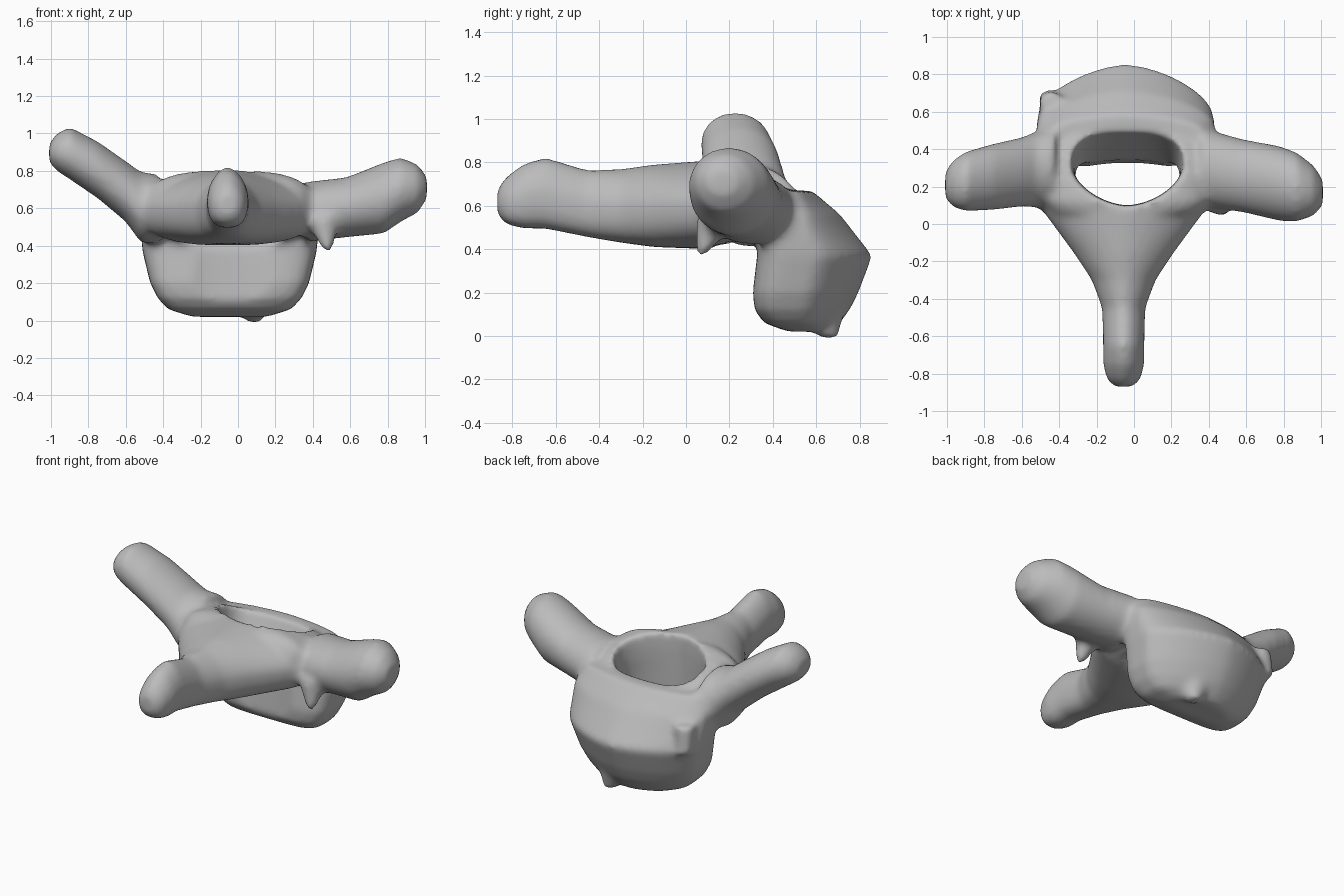
import bpy, bmesh
from math import cos, sin, pi, copysign

cube = bpy.data.objects.get("Cube")
if cube:
    bpy.data.objects.remove(cube, do_unlink=True)

SIDES = 48
X, Y, Z = range(3)
MIDDLE = -.045


def rounded(value, power):
    return copysign(abs(value) ** (2 / power), value)


def loft(bm, axis, sections, start=MIDDLE, slope=0, upper=2, lower=2):
    """Skin sections of (position, centre, half width, half height) along an axis.
    The sideways centre follows start + slope * position; upper and lower
    set how square each half of the outline is."""
    rings = []
    for position, centre, width, height in sections:
        ring = []
        for i in range(SIDES):
            angle = 2 * pi * i / SIDES
            power = upper if sin(angle) > 0 else lower
            co = [start + slope * position + width * rounded(cos(angle), power),
                  centre + height * rounded(sin(angle), power)]
            co.insert(axis, position)
            ring.append(bm.verts.new(co))
        rings.append(ring)
    for low, high in zip(rings, rings[1:]):
        for i in range(SIDES):
            j = (i + 1) % SIDES
            bm.faces.new((low[i], low[j], high[j], high[i]))
    bm.faces.new(rings[0])
    bm.faces.new(rings[-1])


def spur(bm, tip, base, tip_radius, base_radius):
    """Small upright cone between two points."""
    (x, y, bottom), (x_base, y_base, top) = tip, base
    slope = (x_base - x) / (top - bottom)
    loft(bm, Z, [(bottom, y, tip_radius, tip_radius),
                 (top, y_base, base_radius, base_radius)],
         start=x - slope * bottom, slope=slope)


def make_object(name, bm):
    bmesh.ops.recalc_face_normals(bm, faces=bm.faces)
    mesh = bpy.data.meshes.new(name)
    bm.to_mesh(mesh)
    bm.free()
    obj = bpy.data.objects.new(name, mesh)
    bpy.context.scene.collection.objects.link(obj)
    return obj


def remesh(obj, size):
    mod = obj.modifiers.new("fuse", 'REMESH')
    mod.mode = 'VOXEL'
    mod.voxel_size = size


bm = bmesh.new()

# Body block at the back: square toward the canal, pointed behind
loft(bm, Z, [
    (.02, .57, .2, .1),
    (.06, .535, .33, .175),
    (.12, .535, .385, .22),
    (.2, .55, .425, .245),
    (.37, .593, .466, .266),
    (.47, .555, .475, .225),
    (.56, .535, .475, .175),
    (.67, .505, .41, .075)], upper=1.6, lower=5)

# Rear spine widening into the sloping arch
loft(bm, Y, [
    (-.87, .62, .05, .06),
    (-.83, .625, .09, .11),
    (-.75, .645, .11, .15),
    (-.65, .66, .11, .165),
    (-.45, .61, .115, .155),
    (-.3, .6, .17, .17),
    (-.15, .6, .27, .19),
    (.12, .605, .47, .205)], start=-.055, upper=1.7, lower=2.7)

# Ring around the canal
loft(bm, Y, [
    (.06, .6, .4, .19),
    (.12, .605, .45, .2),
    (.25, .6, .46, .185),
    (.38, .585, .45, .16),
    (.53, .55, .43, .1)], upper=2.8, lower=3)

# Right wing, rising steeply
loft(bm, X, [
    (-1.01, .895, .07, .05),
    (-.97, .9, .125, .1),
    (-.9, .895, .16, .14),
    (-.75, .805, .178, .152),
    (-.6, .69, .186, .162),
    (-.52, .605, .205, .188),
    (-.42, .595, .215, .185)], start=.38, slope=.17)

# Left wing, flatter and bulbous at the tip
loft(bm, X, [
    (1.01, .71, .07, .06),
    (.96, .705, .135, .13),
    (.87, .7, .185, .172),
    (.78, .655, .2, .19),
    (.58, .605, .195, .16),
    (.36, .58, .21, .16)], start=.38, slope=-.21)

# Spurs: under the left wing, under the body, on the right rear corner
spur(bm, (.48, .07, .37), (.45, .15, .56), .025, .1)
spur(bm, (.09, .66, -.01), (.05, .61, .15), .04, .13)
spur(bm, (-.46, .67, .36), (-.44, .64, .54), .05, .065)

parts = make_object("bone_parts", bm)
remesh(parts, .02)

# Cutter for the canal: flat behind, rounded in front, slanting back at the top
bm = bmesh.new()
loft(bm, Z, [
    (.05, .2, .27, .12),
    (.38, .222, .275, .122),
    (.62, .285, .285, .185),
    (.7, .305, .295, .205),
    (.95, .33, .33, .24)], start=-.035, upper=2.8, lower=1.7)
cutter = make_object("canal_cutter", bm)
cutter.hide_render = True

cut = parts.modifiers.new("canal", 'BOOLEAN')
cut.operation = 'DIFFERENCE'
cut.solver = 'EXACT'
cut.object = cutter
remesh(parts, .017)
soft = parts.modifiers.new("soften", 'SMOOTH')
soft.factor = .5
soft.iterations = 8

# Bake the fused bone and drop the helpers
deps = bpy.context.evaluated_depsgraph_get()
mesh = bpy.data.meshes.new_from_object(parts.evaluated_get(deps))
mesh.name = "vertebra"
for helper in (parts, cutter):
    bpy.data.objects.remove(helper, do_unlink=True)
bone = bpy.data.objects.new("vertebra", mesh)
bpy.context.scene.collection.objects.link(bone)
for face in mesh.polygons:
    face.use_smooth = True

# Bone colour
grey = (.5, .5, .5, 1)
mat = bpy.data.materials.new("bone_grey")
mat.use_nodes = True
mat.diffuse_color = grey
bsdf = next(n for n in mat.node_tree.nodes if n.type == 'BSDF_PRINCIPLED')
bsdf.inputs["Base Color"].default_value = grey
mesh.materials.clear()
mesh.materials.append(mat)
